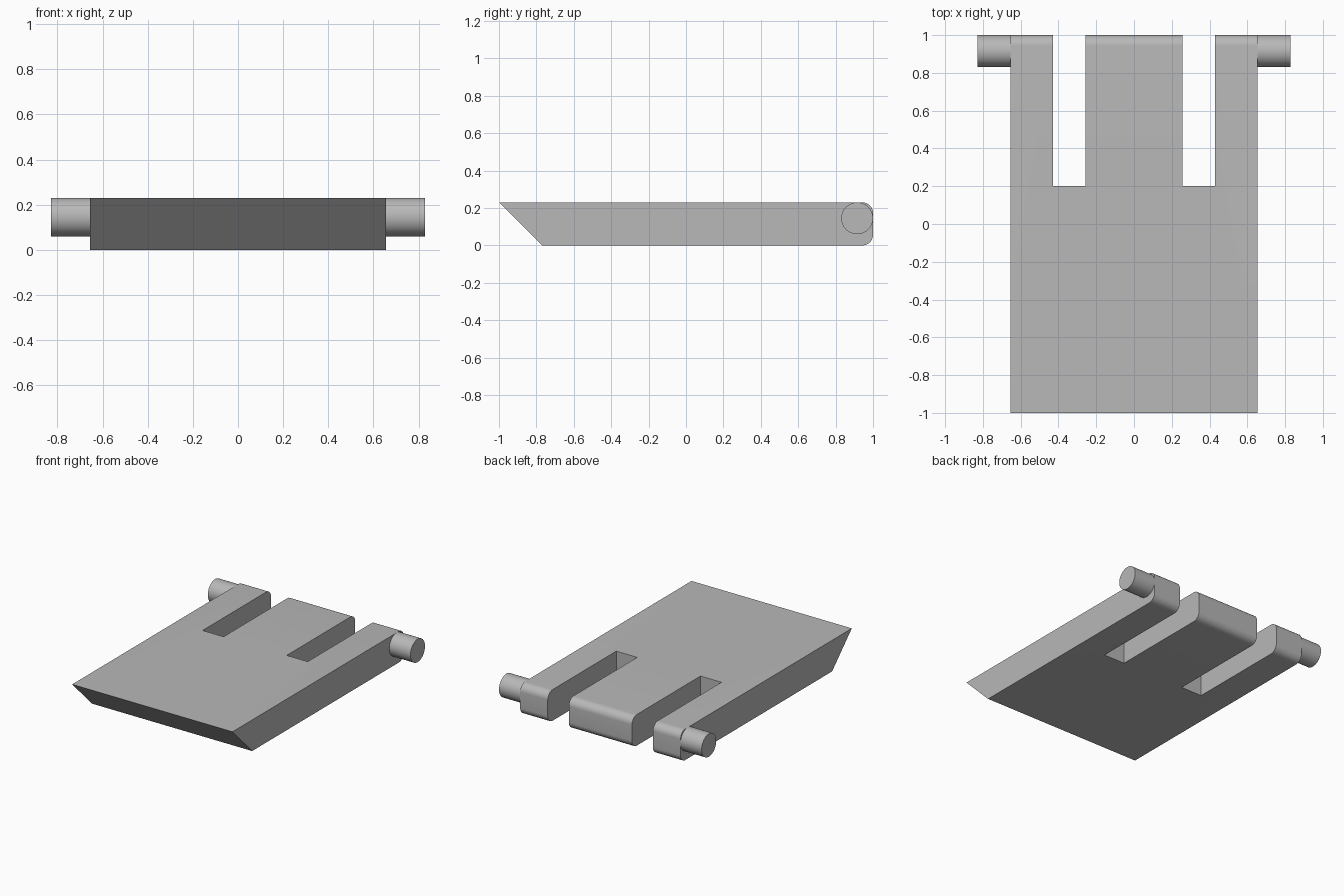
import bpy
import bmesh
from math import cos, sin, pi, radians
from mathutils import Matrix

HALF_W, HEIGHT, FILLET = 0.655, 0.23, 0.057
PIN_R, PIN_END = 0.085, 0.828
SLOT_IN, SLOT_OUT, SLOT_Y = 0.258, 0.43, 0.2

default_cube = bpy.data.objects.get("Cube")
if default_cube:
    bpy.data.objects.remove(default_cube, do_unlink=True)

grey = bpy.data.materials.new("plain_grey")
grey.use_nodes = True
grey.diffuse_color = (0.48, 0.48, 0.48, 1)
grey.node_tree.nodes["Principled BSDF"].inputs["Base Color"].default_value = grey.diffuse_color


def make_object(name, bm):
    bmesh.ops.recalc_face_normals(bm, faces=bm.faces)
    mesh = bpy.data.meshes.new(name)
    bm.to_mesh(mesh)
    bm.free()
    mesh.materials.append(grey)
    obj = bpy.data.objects.new(name, mesh)
    bpy.context.collection.objects.link(obj)
    return obj


def activate(obj):
    bpy.ops.object.select_all(action="DESELECT")
    obj.select_set(True)
    bpy.context.view_layer.objects.active = obj


def arc(y, z, start, steps=10):
    angles = [start + pi / 2 * i / steps for i in range(steps + 1)]
    return [(y + FILLET * cos(a), z + FILLET * sin(a)) for a in angles]


# Plate: side profile with a sloped front lip and a rounded rear edge
profile = [(-1, HEIGHT), (-0.77, 0)]
profile += arc(1 - FILLET, FILLET, -pi / 2)
profile += arc(1 - FILLET, HEIGHT - FILLET, 0)
bm = bmesh.new()
side = bm.faces.new([bm.verts.new((-HALF_W, y, z)) for y, z in profile])
swept = bmesh.ops.extrude_face_region(bm, geom=[side])["geom"]
bmesh.ops.translate(bm, vec=(2 * HALF_W, 0, 0),
                    verts=[v for v in swept if isinstance(v, bmesh.types.BMVert)])
plate = make_object("hinged_plate", bm)

# Slots: two open notches cut in from the rear edge
bm = bmesh.new()
for s in (-1, 1):
    place = Matrix.Translation((s * (SLOT_IN + SLOT_OUT) / 2, SLOT_Y + 0.5, HEIGHT / 2))
    size = Matrix.Diagonal((SLOT_OUT - SLOT_IN, 1, 1, 1))
    bmesh.ops.create_cube(bm, size=1, matrix=place @ size)
cutter = make_object("slot_cutter", bm)
cutter.hide_render = True
activate(plate)
cut = plate.modifiers.new("slots", "BOOLEAN")
cut.operation = "DIFFERENCE"
cut.solver = "EXACT"
cut.object = cutter
bpy.ops.object.modifier_apply(modifier=cut.name)
bpy.data.objects.remove(cutter, do_unlink=True)
bpy.ops.object.shade_smooth_by_angle(angle=radians(30))

# Hinge pins: one on each side, at the rear
inner = HALF_W - 0.02
for s, name in ((1, "left_pin"), (-1, "right_pin")):
    bm = bmesh.new()
    place = Matrix.Translation((s * (inner + PIN_END) / 2, 1 - PIN_R, HEIGHT - PIN_R))
    bmesh.ops.create_cone(bm, cap_ends=True, segments=64, radius1=PIN_R, radius2=PIN_R,
                          depth=PIN_END - inner,
                          matrix=place @ Matrix.Rotation(pi / 2, 4, "Y"))
    activate(make_object(name, bm))
    bpy.ops.object.shade_smooth_by_angle(angle=radians(30))
